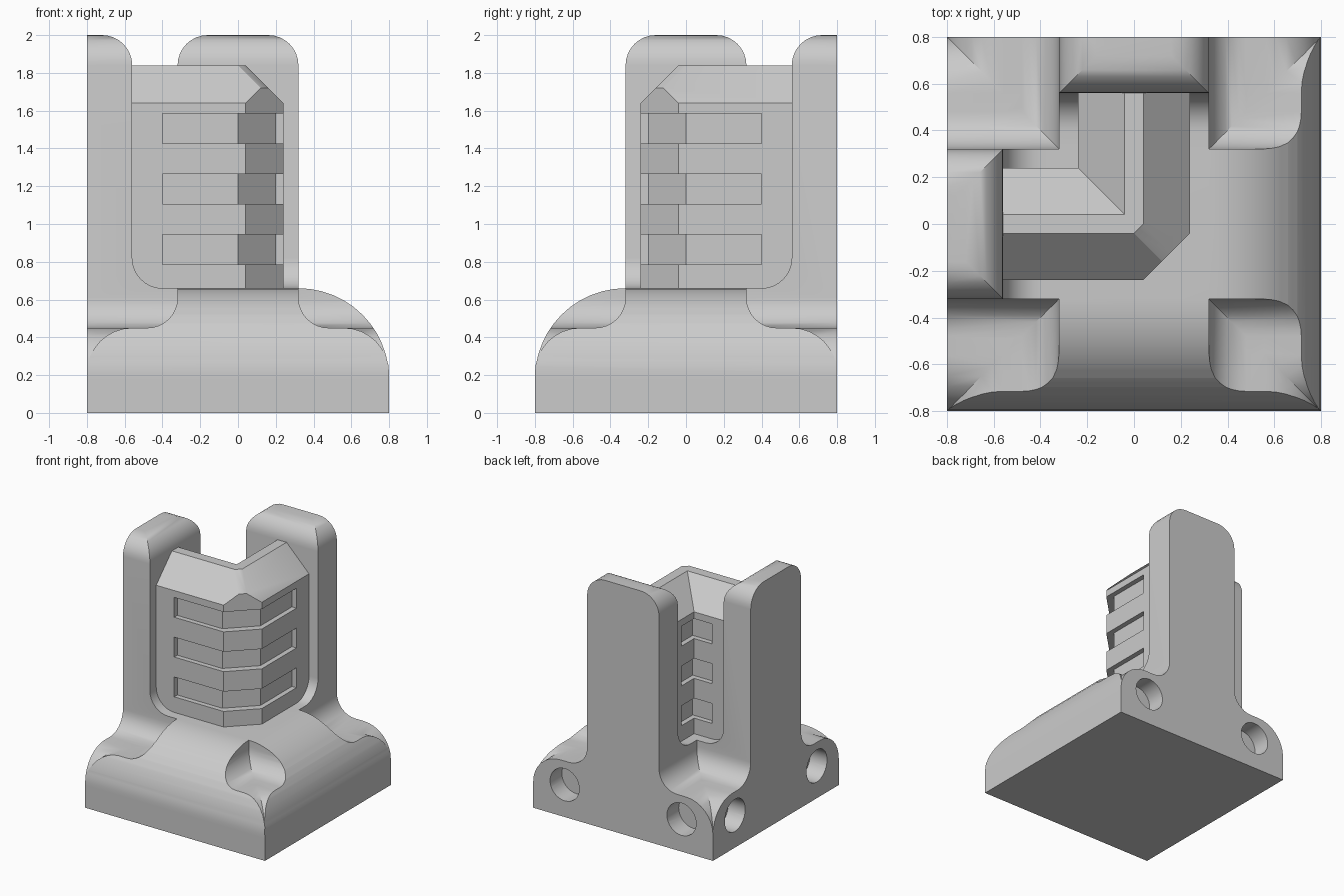
import bpy
import bmesh
from math import sin, cos, pi, radians
from mathutils import Matrix

cube = bpy.data.objects.get("Cube")
if cube:
    bpy.data.objects.remove(cube, do_unlink=True)

grey = bpy.data.materials.new("plain_grey")
grey.use_nodes = True
color = (0.6, 0.6, 0.6, 1)
grey.diffuse_color = color
grey.node_tree.nodes["Principled BSDF"].inputs["Base Color"].default_value = color


def make_object(name, bm):
    bmesh.ops.recalc_face_normals(bm, faces=bm.faces[:])
    mesh = bpy.data.meshes.new(name)
    bm.to_mesh(mesh)
    bm.free()
    obj = bpy.data.objects.new(name, mesh)
    bpy.context.collection.objects.link(obj)
    return obj


def prism(name, outline, axis, start, end):
    """Extrude a flat outline along the x, y or z axis."""
    place = {"x": lambda a, b, t: (t, a, b),
             "y": lambda a, b, t: (a, t, b),
             "z": lambda a, b, t: (a, b, t)}[axis]
    bm = bmesh.new()
    rings = [[bm.verts.new(place(a, b, t)) for a, b in outline] for t in (start, end)]
    n = len(outline)
    for ring in rings:
        bm.faces.new(ring)
    for i in range(n):
        j = (i + 1) % n
        bm.faces.new((rings[0][i], rings[0][j], rings[1][j], rings[1][i]))
    return make_object(name, bm)


def arc(cx, cz, r, first, last, steps=8):
    """Points on an arc, angles in degrees."""
    angles = [radians(first + (last - first) * i / steps) for i in range(steps + 1)]
    return [(cx + r * cos(a), cz + r * sin(a)) for a in angles]


def activate(obj):
    bpy.ops.object.select_all(action="DESELECT")
    obj.select_set(True)
    bpy.context.view_layer.objects.active = obj


def boolean(obj, other, operation):
    mod = obj.modifiers.new("cut", "BOOLEAN")
    mod.operation = operation
    mod.solver = "EXACT"
    mod.object = other
    activate(obj)
    bpy.ops.object.modifier_apply(modifier=mod.name)
    bpy.data.objects.remove(other, do_unlink=True)


# Cross-section of an end post with its flared, rounded foot
half = ([(0.8, -0.2)] + arc(0.56, 0.21, 0.24, 0, 90)
        + arc(0.48, 0.61, 0.16, 270, 180) + arc(0.16, 1.84, 0.16, 0, 90))
post_outline = half + [(-y, z) for y, z in reversed(half)]

# Long section: rounded nose, flat deck, then the post at the open end
long_outline = ([(-0.8, 0), (0.8, 0)] + arc(0.32, 0.18, 0.48, 0, 90, 12)
                + arc(-0.4, 0.82, 0.16, 270, 180)
                + arc(-0.72, 1.84, 0.16, 0, 90) + [(-0.8, 2)])

# Base with posts: one arm, and its copy mirrored across the diagonal
base = prism("base_with_posts", post_outline, "x", -1, 1)
boolean(base, prism("long_cutter", long_outline, "y", -1, 1), "INTERSECT")
bm = bmesh.new()
bm.from_mesh(base.data)
swap = Matrix(((0, -1, 0, 0), (-1, 0, 0, 0), (0, 0, 1, 0), (0, 0, 0, 1)))
bmesh.ops.transform(bm, matrix=swap, verts=bm.verts[:])
boolean(base, make_object("second_arm", bm), "UNION")

# Round sockets in the two open end faces
for side in (-0.52, 0.52):
    for spot, turn in (((-0.8, side, 0.26), (0, pi / 2, 0)),
                       ((side, 0.8, 0.26), (pi / 2, 0, 0))):
        bpy.ops.mesh.primitive_cylinder_add(vertices=32, radius=0.13, depth=0.3,
                                            location=spot, rotation=turn)
        boolean(base, bpy.context.object, "DIFFERENCE")

# Corner wall: a gabled section swept round a mitred right angle
section = [(-0.24, 0.6), (-0.24, 1.64), (-0.04, 1.84),
           (0.04, 1.84), (0.24, 1.64), (0.24, 0.6)]
bm = bmesh.new()
rings = [[bm.verts.new(spot(o) + (z,)) for o, z in section]
         for spot in (lambda o: (-0.6, o), lambda o: (-o, o), lambda o: (-o, 0.6))]
for ring in (rings[0], rings[-1]):
    bm.faces.new(ring)
for r, s in zip(rings, rings[1:]):
    for i in range(len(section)):
        j = (i + 1) % len(section)
        bm.faces.new((r[i], r[j], s[j], s[i]))
bmesh.ops.recalc_face_normals(bm, faces=bm.faces[:])

# Chamfer the outer corner and the hip above it
for point, normal in (((0.14, -0.14, 0), (1, -1, 0)),
                      ((0.02, -0.02, 1.84), (0.5, -0.5, 1))):
    bmesh.ops.bisect_plane(bm, geom=bm.verts[:] + bm.edges[:] + bm.faces[:],
                           plane_co=point, plane_no=normal, clear_outer=True)
    bmesh.ops.holes_fill(bm, edges=[e for e in bm.edges if e.is_boundary])
wall = make_object("corner_wall", bm)

# Three recessed bands on the outer and inner sides
outer_band = [(-0.4, -0.2), (0, -0.2), (0.2, 0), (0.2, 0.4),
              (0.5, 0.4), (0.5, -0.5), (-0.4, -0.5)]
inner_band = [(-0.4, 0.2), (-0.2, 0.2), (-0.2, 0.4), (-0.4, 0.4)]
for level in range(3):
    low = 0.785 + 0.32 * level
    for band in (outer_band, inner_band):
        boolean(wall, prism("band_cutter", band, "z", low, low + 0.16), "DIFFERENCE")

for obj in (base, wall):
    obj.data.materials.clear()
    obj.data.materials.append(grey)
    activate(obj)
    bpy.ops.object.shade_smooth_by_angle(angle=radians(30))
